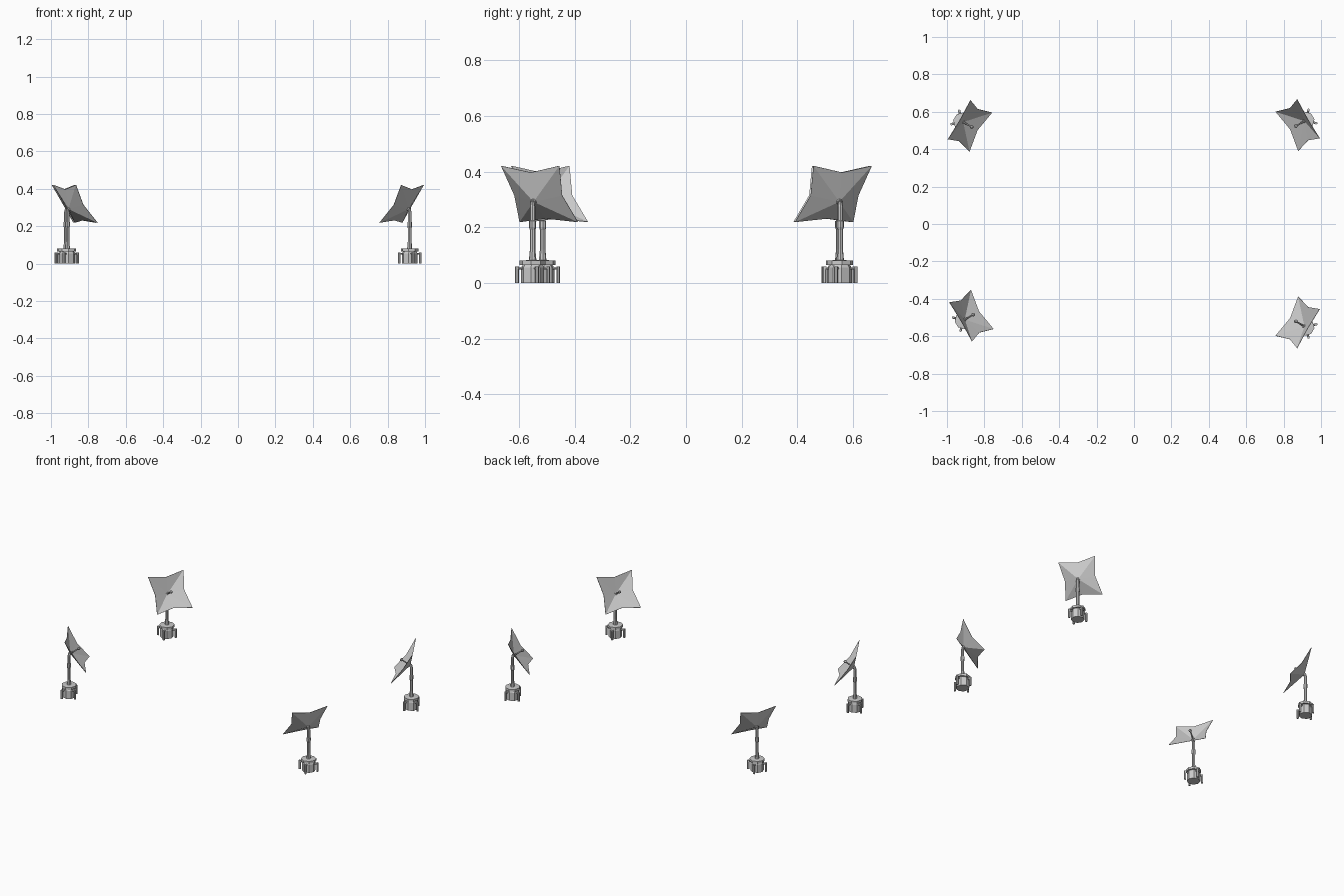
import bpy, bmesh
from math import radians, sin, cos, pi
from mathutils import Matrix, Vector

if "Cube" in bpy.data.objects:
    bpy.data.objects.remove(bpy.data.objects["Cube"])

TILT = radians(33.4)                      # dish elevation above horizontal
HUB = Vector((0.007, 0, 0.292))           # dish centre, local (faces +x)
NORMAL = Vector((cos(TILT), 0, sin(TILT)))
SIDE = Vector((0, 1, 0))
UP = NORMAL.cross(SIDE)


def finish(bm, name, frame):
    bmesh.ops.recalc_face_normals(bm, faces=bm.faces)
    mesh = bpy.data.meshes.new(name)
    bm.to_mesh(mesh)
    bm.free()
    obj = bpy.data.objects.new(name, mesh)
    obj.matrix_world = frame
    bpy.context.collection.objects.link(obj)
    return obj


def rod(bm, a, b, r1, r2, sides):
    """Tapered prism from a to b."""
    a, b = Vector(a), Vector(b)
    d = b - a
    m = (Matrix.Translation((a + b) / 2)
         @ d.to_track_quat('Z', 'Y').to_matrix().to_4x4()
         @ Matrix.Rotation(pi / sides, 4, 'Z'))
    bmesh.ops.create_cone(bm, cap_ends=True, segments=sides, radius1=r1,
                          radius2=r2, depth=d.length, matrix=m)


def lathe(bm, profile, sides):
    """Stack of rings (radius, z) closed at both ends."""
    rings = [[bm.verts.new((r * cos((i + .5) * 2 * pi / sides),
                            r * sin((i + .5) * 2 * pi / sides), z))
              for i in range(sides)] for r, z in profile]
    for lo, hi in zip(rings, rings[1:]):
        for i in range(sides):
            j = (i + 1) % sides
            bm.faces.new((lo[i], lo[j], hi[j], hi[i]))
    bm.faces.new(rings[0][::-1])
    bm.faces.new(rings[-1])


def antenna(tag, x, y, yaw):
    frame = Matrix.Translation((x, y, 0)) @ Matrix.Rotation(radians(yaw), 4, 'Z')

    # octagonal base with a wider cap plate
    bm = bmesh.new()
    lathe(bm, [(.042, 0), (.042, .055), (.036, .064), (.047, .064),
               (.047, .08), (.02, .082)], 8)
    finish(bm, tag + "_base", frame)

    # four bracket legs on the diagonals
    bm = bmesh.new()
    for k in range(4):
        a = pi / 4 + k * pi / 2
        d = Vector((cos(a), sin(a), 0))
        rod(bm, d * .035 + Vector((0, 0, .053)), d * .06 + Vector((0, 0, .053)), .006, .006, 6)
        rod(bm, d * .058, d * .058 + Vector((0, 0, .06)), .007, .007, 6)
    finish(bm, tag + "_legs", frame)

    # stepped mast
    bm = bmesh.new()
    lathe(bm, [(.014, .078), (.010, .12), (.010, .19), (.013, .20),
               (.013, .222), (.010, .224), (.010, .275), (.006, .292)], 8)
    finish(bm, tag + "_mast", frame)

    # four-pointed faceted dish
    bm = bmesh.new()
    apex = bm.verts.new(HUB)
    rim = []
    for k in range(8):
        a = pi / 4 * k
        r, h = (.171, .051) if k % 2 else (.099, .041)
        rim.append(bm.verts.new(HUB + NORMAL * h + (SIDE * cos(a) + UP * sin(a)) * r))
    for k in range(8):
        bm.faces.new((apex, rim[k], rim[(k + 1) % 8]))
    dish = finish(bm, tag + "_dish", frame)
    mod = dish.modifiers.new("thickness", 'SOLIDIFY')
    mod.thickness = .002
    mod.offset = 0

    # feed arm with ball tip
    bm = bmesh.new()
    tip = HUB + NORMAL * .064
    rod(bm, HUB - NORMAL * .006, HUB + NORMAL * .008, .012, .009, 8)
    rod(bm, HUB, tip, .005, .004, 6)
    bmesh.ops.create_icosphere(bm, subdivisions=2, radius=.010,
                               matrix=Matrix.Translation(tip))
    finish(bm, tag + "_feed", frame)


antenna("back_left", -.920, .549, -30)
antenna("front_left", -.912, -.515, 30)
antenna("front_right", .918, -.551, 150)
antenna("back_right", .918, .554, 210)
